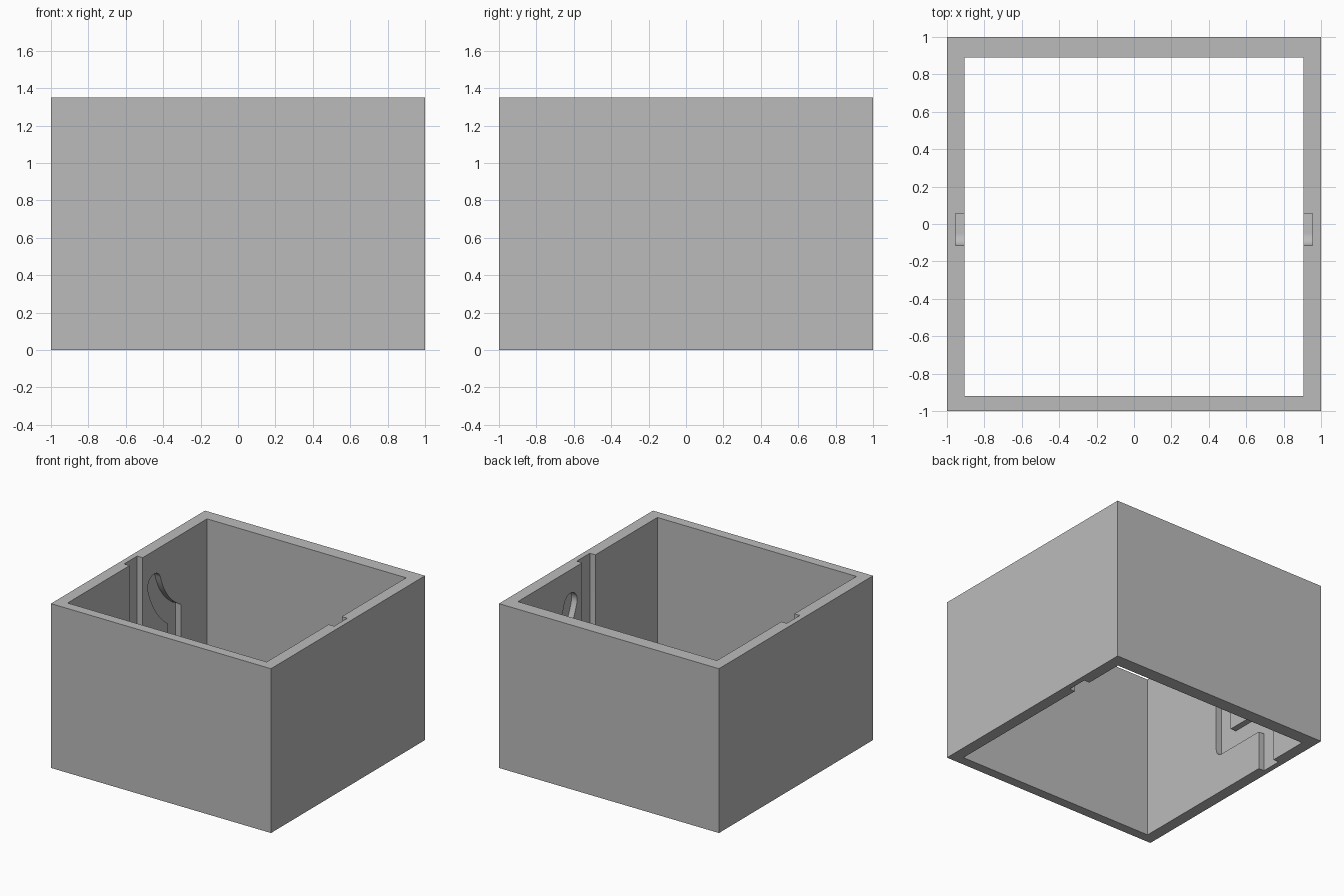
import bpy, bmesh, math

if "Cube" in bpy.data.objects:
    bpy.data.objects.remove(bpy.data.objects["Cube"])

HEIGHT = 1.35
INNER_X, INNER_FRONT, INNER_BACK = 0.905, -0.92, 0.89
GROOVE_X = 0.955

grey = bpy.data.materials.new("plain grey")
grey.diffuse_color = (0.5, 0.5, 0.5, 1)
grey.use_nodes = True
grey.node_tree.nodes["Principled BSDF"].inputs["Base Color"].default_value = grey.diffuse_color


def arc(cy, cz, r, a0, a1, n):
    """Points on an arc, angles in degrees."""
    return [(cy + r * math.cos(math.radians(a0 + (a1 - a0) * i / n)),
             cz + r * math.sin(math.radians(a0 + (a1 - a0) * i / n)))
            for i in range(n + 1)]


def prism(name, outline, x0, x1):
    """Extrude a (y, z) outline from x0 to x1."""
    bm = bmesh.new()
    face = bm.faces.new([bm.verts.new((x0, y, z)) for y, z in outline])
    ext = bmesh.ops.extrude_face_region(bm, geom=[face])["geom"]
    for v in ext:
        if isinstance(v, bmesh.types.BMVert):
            v.co.x = x1
    bmesh.ops.recalc_face_normals(bm, faces=bm.faces)
    mesh = bpy.data.meshes.new(name)
    bm.to_mesh(mesh)
    bm.free()
    mesh.materials.append(grey)
    ob = bpy.data.objects.new(name, mesh)
    bpy.context.collection.objects.link(ob)
    return ob


def box_outline(y0, y1, z0, z1):
    return [(y0, z0), (y1, z0), (y1, z1), (y0, z1)]


# Guide groove: down from the top, along, then out below and up a curved hook
cy, cz, r_in, r_out, tip = 0.80, 1.25, 0.535, 0.705, 196.5
r_mid, r_cap = (r_in + r_out) / 2, (r_out - r_in) / 2
tip_y = cy + r_mid * math.cos(math.radians(tip))
tip_z = cz + r_mid * math.sin(math.radians(tip))

groove = [(-0.115, HEIGHT + 0.1)]
groove += arc(-0.05, 0.385, 0.065, 180, 270, 8)
groove += [(0.385, 0.32), (0.385, -0.1), (0.555, -0.1)]
groove += arc(cy, cz, r_in, 242.7, tip, 16)
groove += arc(tip_y, tip_z, r_cap, tip - 180, tip, 16)[1:-1]
groove += arc(cy, cz, r_out, tip, 233.9, 16)
groove += [(0.385, 0.49), (0.055, 0.49), (0.055, HEIGHT + 0.1)]

# Open square frame
frame = prism("frame", box_outline(-1, 1, 0, HEIGHT), -1, 1)
cutters = [prism("opening_cutter",
                 box_outline(INNER_FRONT, INNER_BACK, -0.2, HEIGHT + 0.2),
                 -INNER_X, INNER_X)]

# Matching grooves in the left and right walls
for side, name in ((-1, "left"), (1, "right")):
    cutters.append(prism(name + "_groove_cutter", groove,
                         side * 0.8, side * GROOVE_X))

for cutter in cutters:
    mod = frame.modifiers.new(cutter.name, 'BOOLEAN')
    mod.operation = 'DIFFERENCE'
    mod.solver = 'EXACT'
    mod.object = cutter

# Bake the cuts and drop the cutters
bpy.context.view_layer.update()
graph = bpy.context.evaluated_depsgraph_get()
baked = bpy.data.meshes.new_from_object(frame.evaluated_get(graph))
frame.modifiers.clear()
frame.data = baked
for cutter in cutters:
    bpy.data.objects.remove(cutter)

bpy.context.view_layer.objects.active = frame
frame.select_set(True)
bpy.ops.object.shade_smooth_by_angle(angle=math.radians(30))
